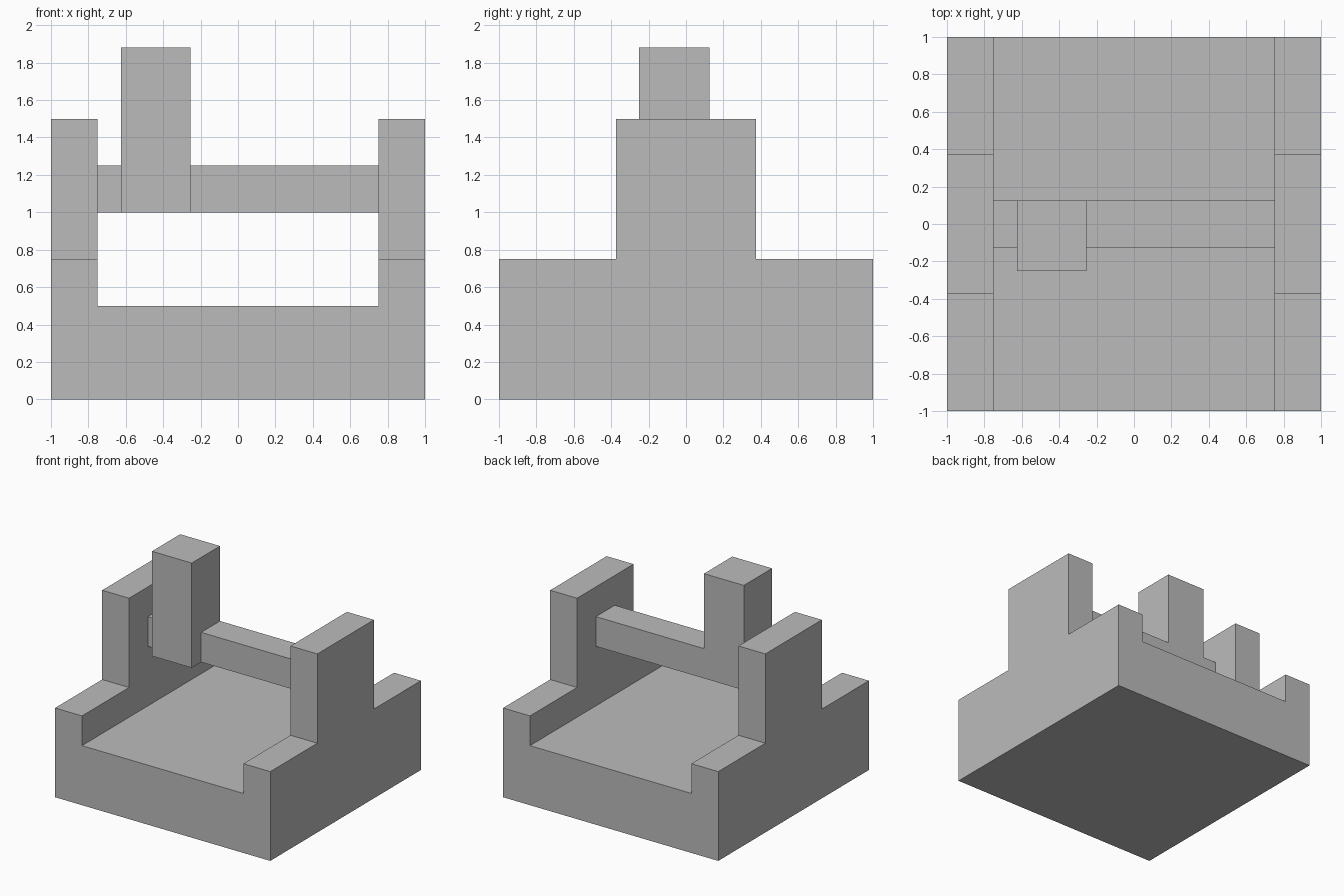
import bpy

cube = bpy.data.objects.get("Cube")
if cube:
    bpy.data.objects.remove(cube, do_unlink=True)

# Single plain grey
grey = bpy.data.materials.new("plain_grey")
grey.use_nodes = True
COLOUR = (0.5, 0.5, 0.5, 1)
grey.diffuse_color = COLOUR
grey.node_tree.nodes["Principled BSDF"].inputs["Base Color"].default_value = COLOUR


def box(name, x, y, z):
    """Box spanning the given (low, high) range on each axis."""
    spans = (x, y, z)
    bpy.ops.mesh.primitive_cube_add(size=1)
    ob = bpy.context.object
    ob.name = name
    centre = [(a + b) / 2 for a, b in spans]
    size = [b - a for a, b in spans]
    for v in ob.data.vertices:
        v.co = [c + s * p for c, s, p in zip(centre, size, v.co)]
    ob.data.materials.append(grey)
    return ob


INNER, OUTER = 0.75, 1.0

# Floor slab between the side rails
box("floor_slab", (-INNER, INNER), (-1, 1), (0, 0.5))

# Side rails with a post standing on each
for side, s in (("left", 1), ("right", -1)):
    span = sorted((s * INNER, s * OUTER))
    box(side + "_rail", span, (-1, 1), (0, 0.75))
    box(side + "_post", span, (-0.375, 0.375), (0.75, 1.5))

# Crossbar between the posts, and the upright block clasping it
box("crossbar", (-INNER, INNER), (-0.125, 0.125), (1, 1.25))
box("upright_block", (-0.625, -0.255), (-0.25, 0.125), (1, 1.88))
